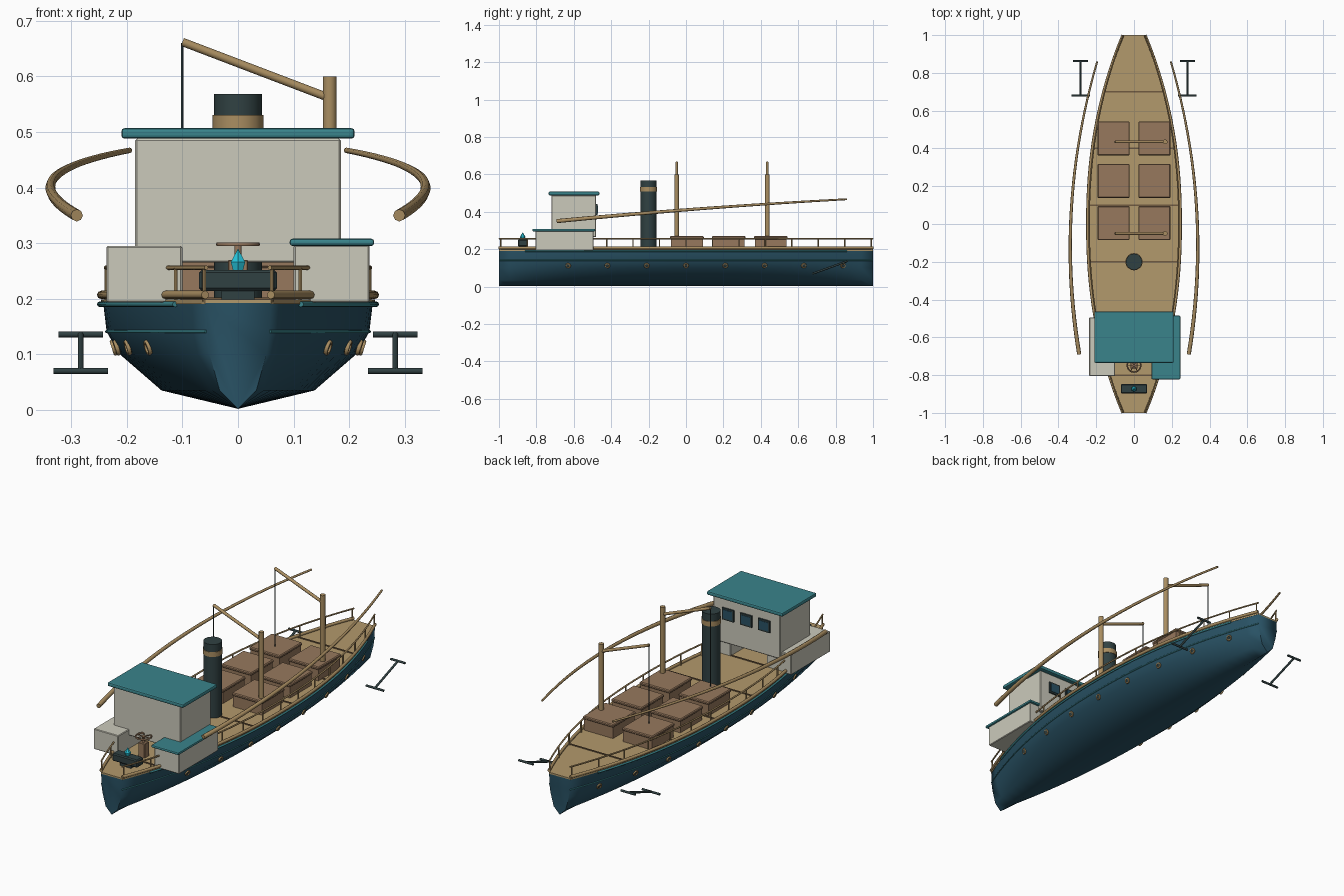
import bpy, bmesh, math
from mathutils import Vector

if "Cube" in bpy.data.objects:
    bpy.data.objects.remove(bpy.data.objects["Cube"])


def material(name, rgb):
    m = bpy.data.materials.new(name)
    m.diffuse_color = (*rgb, 1)
    m.use_nodes = True
    m.node_tree.nodes["Principled BSDF"].inputs["Base Color"].default_value = m.diffuse_color
    return m


NAVY = material("navy hull", (0.022, 0.085, 0.13))
TEAL = material("teal trim", (0.042, 0.23, 0.26))
DECK = material("deck tan", (0.45, 0.32, 0.15))
WOOD = material("spar wood", (0.40, 0.27, 0.12))
CARGO = material("cargo brown", (0.31, 0.19, 0.11))
SEAM = material("seam brown", (0.16, 0.10, 0.05))
GREY = material("warm grey wall", (0.60, 0.59, 0.50))
IRON = material("dark iron", (0.03, 0.053, 0.055))
GEM = material("cyan crystal", (0.02, 0.55, 0.70))


def beam(y):
    """Half width of the deck edge at station y."""
    return 0.06 + 0.19 * (1 - abs(y) ** 2.2)


def finish(ob, name, mat, smooth=None):
    ob.name = name
    ob.data.materials.clear()
    ob.data.materials.append(mat)
    if smooth:
        bpy.ops.object.select_all(action='DESELECT')
        ob.select_set(True)
        bpy.context.view_layer.objects.active = ob
        bpy.ops.object.shade_smooth_by_angle(angle=math.radians(smooth))
    return ob


def mesh_object(bm, name, mat, smooth=None):
    bmesh.ops.recalc_face_normals(bm, faces=bm.faces)
    me = bpy.data.meshes.new(name)
    bm.to_mesh(me)
    bm.free()
    ob = bpy.data.objects.new(name, me)
    bpy.context.collection.objects.link(ob)
    return finish(ob, name, mat, smooth)


def box(name, x0, x1, y0, y1, z0, z1, mat, bevel=0.0, segments=1):
    bpy.ops.mesh.primitive_cube_add(size=1)
    ob = bpy.context.object
    for v in ob.data.vertices:
        v.co = ((x0 + x1) / 2 + v.co.x * (x1 - x0),
                (y0 + y1) / 2 + v.co.y * (y1 - y0),
                (z0 + z1) / 2 + v.co.z * (z1 - z0))
    if bevel:
        mod = ob.modifiers.new("bevel", 'BEVEL')
        mod.width, mod.segments = bevel, segments
    return finish(ob, name, mat)


def rod(name, a, b, r, mat, sides=10):
    a, b = Vector(a), Vector(b)
    bpy.ops.mesh.primitive_cylinder_add(vertices=sides, radius=r, depth=(b - a).length,
                                        location=(a + b) / 2)
    ob = bpy.context.object
    ob.rotation_euler = (b - a).to_track_quat('Z', 'Y').to_euler()
    return finish(ob, name, mat, 40)


def tube(name, points, r, mat, taper=None):
    cu = bpy.data.curves.new(name, 'CURVE')
    cu.dimensions = '3D'
    cu.bevel_depth, cu.bevel_resolution, cu.use_fill_caps = r, 2, True
    sp = cu.splines.new('POLY')
    sp.points.add(len(points) - 1)
    for i, p in enumerate(points):
        sp.points[i].co = (*p, 1)
        sp.points[i].radius = 1 if taper is None else 1 + (taper - 1) * i / (len(points) - 1)
    ob = bpy.data.objects.new(name, cu)
    bpy.context.collection.objects.link(ob)
    bpy.ops.object.select_all(action='DESELECT')
    ob.select_set(True)
    bpy.context.view_layer.objects.active = ob
    bpy.ops.object.convert(target='MESH')
    return finish(bpy.context.object, name, mat, 50)


def ring(name, loc, r, minor, mat, rot=(0, 0, 0)):
    bpy.ops.mesh.primitive_torus_add(location=loc, rotation=rot, major_radius=r, minor_radius=minor,
                                     major_segments=20, minor_segments=6)
    return finish(bpy.context.object, name, mat, 60)


STATIONS = [i / 16 - 1 for i in range(33)]

# Hull: one V section scaled along the deck outline
half = [(0.97, 0.192), (0.945, 0.14), (0.85, 0.10), (0.55, 0.035)]
section = half + [(0, 0.002)] + [(-x, z) for x, z in reversed(half)]
bm = bmesh.new()
rows = [[bm.verts.new((s * beam(y), y, z)) for s, z in section] for y in STATIONS]
for a, b in zip(rows, rows[1:]):
    for i in range(len(section)):
        j = (i + 1) % len(section)
        bm.faces.new((a[i], a[j], b[j], b[i]))
bm.faces.new(rows[0])
bm.faces.new(rows[-1])
mesh_object(bm, "hull", NAVY, 75)

# Deck slab
bm = bmesh.new()
outline = [(beam(y) * 0.985, y) for y in STATIONS]
outline += [(-x, y) for x, y in reversed(outline)]
face = bm.faces.new([bm.verts.new((x, y, 0.191)) for x, y in outline])
top = bmesh.ops.extrude_face_region(bm, geom=[face])
bmesh.ops.translate(bm, vec=(0, 0, 0.008),
                    verts=[g for g in top["geom"] if isinstance(g, bmesh.types.BMVert)])
mesh_object(bm, "deck", DECK)
for y in (-0.8, -0.5, -0.2, 0.1, 0.4, 0.7):
    w = beam(y) * 0.96
    box("deck_seam", -w, w, y - 0.004, y + 0.004, 0.197, 0.202, SEAM)


# Trim, railings, portholes, side spars and anchors on both sides
def along(side, ratio, z, limit=1.0):
    return [(side * ratio * beam(y * limit), y * limit, z) for y in STATIONS]


for side in (-1, 1):
    tube("upper_trim", along(side, 0.995, 0.19, 0.86), 0.005, TEAL)
    tube("lower_trim", along(side, 0.945, 0.141), 0.003, TEAL)
    tube("gunwale", along(side, 0.985, 0.207), 0.0075, WOOD)
    tube("hand_rail", along(side, 0.95, 0.256), 0.004, WOOD)
    for i in range(15):
        y = (i / 7 - 1) * 0.99
        x = side * beam(y) * 0.95
        rod("rail_post", (x, y, 0.195), (x, y, 0.256), 0.0035, WOOD, 6)
    for i in range(8):
        y = -0.63 + 0.21 * i
        x = side * beam(y) * 0.895
        turn = -math.atan(math.copysign(0.418 * abs(y) ** 1.2, y)) * -side
        ring("porthole_rim", (x, y, 0.112), 0.011, 0.004, WOOD, (0, math.pi / 2 + side * 0.3, turn))
        rod("porthole_glass", (x - side * 0.006, y, 0.114), (x + side * 0.002, y, 0.111), 0.010, IRON, 12)
    # bowed side spar, thinner toward the back
    spar = []
    for i in range(25):
        t = i / 24
        y = -0.69 + 1.55 * t
        x = 0.29 * (1 - t) ** 2 + 0.84 * t * (1 - t) + 0.195 * t * t
        z = 0.35 * (1 - t) ** 2 + 0.85 * t * (1 - t) + 0.467 * t * t
        spar.append((side * x, y, z))
    tube("side_spar", spar, 0.011, WOOD, 0.45)
    # anchor with two crossbars
    x = side * 0.283
    rod("anchor_shank", (x, 0.68, 0.07), (x, 0.862, 0.136), 0.0055, IRON)
    rod("anchor_lower_bar", (x - 0.049, 0.68, 0.07), (x + 0.049, 0.68, 0.07), 0.0055, IRON)
    rod("anchor_upper_bar", (x - 0.04, 0.862, 0.136), (x + 0.04, 0.862, 0.136), 0.0055, IRON)

# Cargo crates with lids
for x in (-0.108, 0.108):
    for y in (0.005, 0.228, 0.453):
        box("cargo_crate", x - 0.08, x + 0.08, y - 0.085, y + 0.085, 0.199, 0.257, CARGO)
        box("cargo_lid", x - 0.085, x + 0.085, y - 0.09, y + 0.09, 0.255, 0.27, CARGO, 0.004)

# Masts, booms and hoist cables
for y in (-0.05, 0.435):
    rod("mast", (0.165, y, 0.197), (0.165, y, 0.6), 0.0125, WOOD, 12)
    rod("boom", (0.16, y, 0.563), (-0.1, y, 0.662), 0.0075, WOOD)
    rod("hoist_cable", (-0.1, y, 0.66), (-0.1, y, 0.27), 0.0025, IRON, 6)

# Funnel
rod("funnel", (0, -0.2, 0.197), (0, -0.2, 0.568), 0.043, IRON, 16)
rod("funnel_band", (0, -0.2, 0.507), (0, -0.2, 0.531), 0.046, WOOD, 16)

# Wheelhouse and side houses
box("wheelhouse", -0.185, 0.185, -0.72, -0.48, 0.265, 0.488, GREY, 0.003)
box("wheelhouse_roof", -0.21, 0.21, -0.735, -0.463, 0.488, 0.507, TEAL, 0.006, 2)
for x in (-0.1, 0, 0.1):
    box("window_frame", x - 0.032, x + 0.032, -0.481, -0.473, 0.383, 0.442, IRON)
    box("window_glass", x - 0.024, x + 0.024, -0.474, -0.471, 0.391, 0.434, NAVY)
box("left_side_house", -0.237, -0.1, -0.805, -0.495, 0.193, 0.295, GREY, 0.003)
box("right_side_house", 0.1, 0.237, -0.805, -0.495, 0.193, 0.297, GREY, 0.003)
box("right_house_roof", 0.093, 0.245, -0.822, -0.485, 0.295, 0.308, TEAL, 0.005, 2)

# Steering wheel on its pedestal
box("wheel_pedestal", -0.018, 0.018, -0.765, -0.73, 0.197, 0.27, CARGO, 0.002)
rod("wheel_post", (0, -0.748, 0.265), (0, -0.748, 0.301), 0.007, CARGO)
ring("steering_wheel", (0, -0.748, 0.298), 0.036, 0.004, CARGO)
for k in range(3):
    dx, dy = 0.036 * math.cos(k * math.pi / 3), 0.036 * math.sin(k * math.pi / 3)
    rod("wheel_spoke", (-dx, -0.748 - dy, 0.298), (dx, -0.748 + dy, 0.298), 0.0025, CARGO, 6)

# Crystal on its stand
box("crystal_stand", -0.07, 0.07, -0.898, -0.848, 0.214, 0.252, IRON, 0.005)
box("crystal_base", -0.03, 0.03, -0.89, -0.856, 0.197, 0.216, IRON)
for name, z, depth, r1, r2 in (("crystal_lower", 0.258, 0.016, 0.010, 0.015),
                               ("crystal_upper", 0.278, 0.024, 0.015, 0.0)):
    bpy.ops.mesh.primitive_cone_add(vertices=6, radius1=r1, radius2=r2, depth=depth,
                                    location=(0, -0.873, z))
    finish(bpy.context.object, name, GEM)
